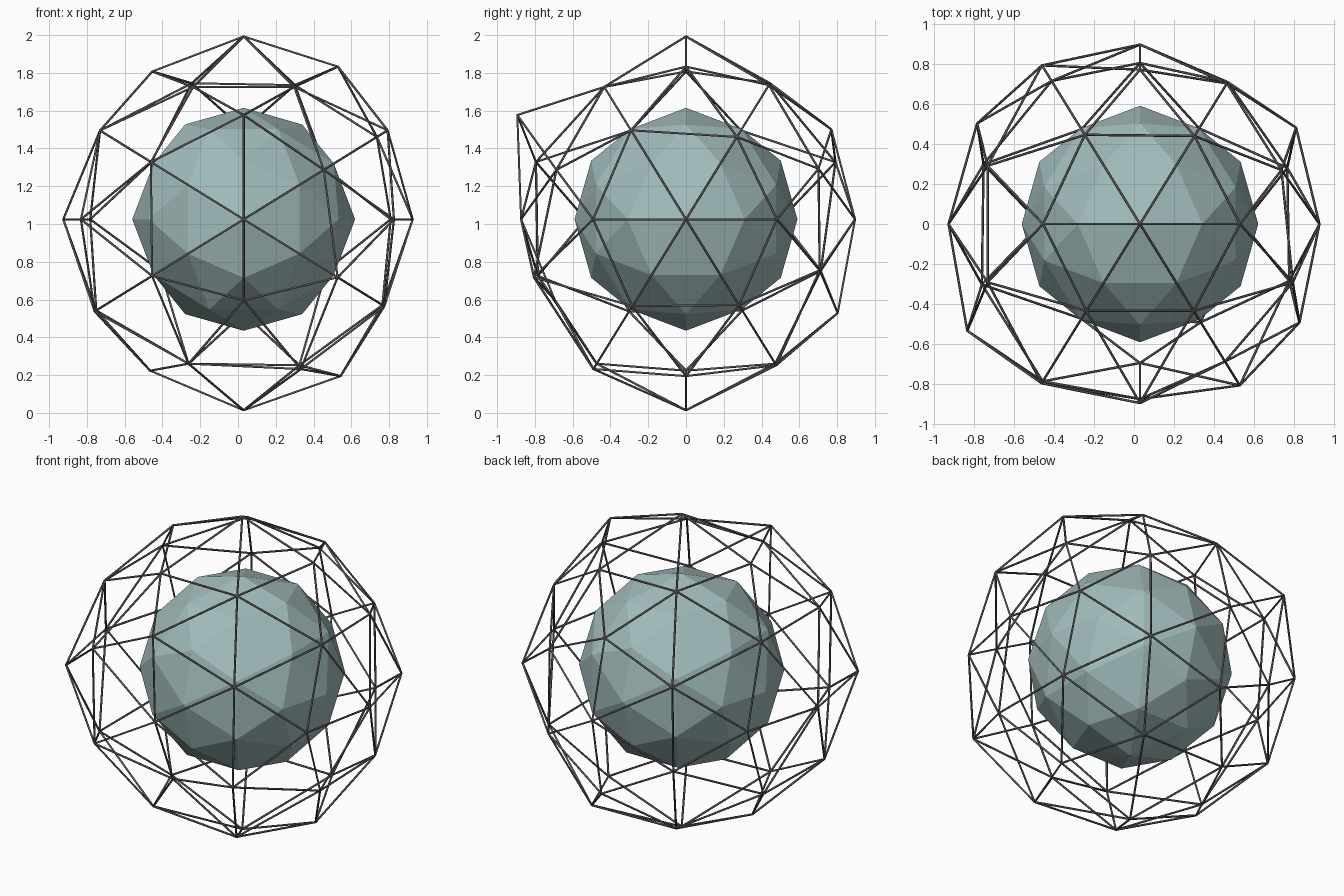
import bpy, bmesh
from itertools import product
from mathutils import Vector

if "Cube" in bpy.data.objects:
    bpy.data.objects.remove(bpy.data.objects["Cube"])

CENTRE = Vector((0.03, 0.0, 1.025))
CORE_RADIUS = 0.59
WIRE_RADIUS = 0.006
U, V = 0.5257, 0.8507

# Direction families of a once-subdivided icosahedron, each with the cage radius
# of every sign combination (minus before plus, last non-zero axis fastest)
FAMILIES = [
    ((1, 0, 0), [0.955, 0.895]),
    ((0, 1, 0), [0.873, 0.895]),
    ((0, 0, 1), [1.011, 0.968]),
    ((U, 0, V), [0.942, 0.92, 0.976, 0.95]),
    ((0, V, U), [0.815, 1.05, 0.944, 0.905]),
    ((V, U, 0), [1.013, 0.955, 0.935, 0.915]),
    ((0.809, 0.309, 0.5), [0.975, 0.94, 0.965, 0.94, 0.92, 0.942, 0.908, 0.872]),
    ((0.5, 0.809, 0.309), [0.97, 0.982, 0.882, 0.978, 0.995, 0.848, 0.875, 0.867]),
    ((0.309, 0.5, 0.809), [0.945, 0.866, 0.945, 0.89, 0.98, 0.866, 0.955, 0.878]),
]


def directions():
    for base, radii in FAMILIES:
        signs = product(*[(-1, 1) if c else (0,) for c in base])
        for s, r in zip(signs, radii):
            yield Vector([a * b for a, b in zip(base, s)]).normalized(), r


def material(name, colour):
    m = bpy.data.materials.new(name)
    m.diffuse_color = (*colour, 1)
    m.use_nodes = True
    m.node_tree.nodes["Principled BSDF"].inputs["Base Color"].default_value = m.diffuse_color
    return m


def add_object(name, data, mat):
    data.materials.append(mat)
    ob = bpy.data.objects.new(name, data)
    ob.location = CENTRE
    bpy.context.collection.objects.link(ob)
    return ob


# Faceted core: hull of the 42 directions
dirs = list(directions())
bm = bmesh.new()
for d, _ in dirs:
    bm.verts.new(d * CORE_RADIUS)
bmesh.ops.convex_hull(bm, input=bm.verts[:])
bmesh.ops.recalc_face_normals(bm, faces=bm.faces[:])
mesh = bpy.data.meshes.new("core")
bm.to_mesh(mesh)
add_object("core", mesh, material("pale_teal", (0.36, 0.5, 0.5)))

# Uneven cage: same edges, pushed out to the individual radii
for v in bm.verts:
    d = v.co.normalized()
    v.co = d * max(dirs, key=lambda p: p[0].dot(d))[1]
curve = bpy.data.curves.new("wire_cage", 'CURVE')
curve.dimensions = '3D'
curve.bevel_depth = WIRE_RADIUS
curve.bevel_resolution = 1
curve.use_fill_caps = True
for e in bm.edges:
    spline = curve.splines.new('POLY')
    spline.points.add(1)
    for p, v in zip(spline.points, e.verts):
        p.co = (*v.co, 1)
bm.free()
add_object("wire_cage", curve, material("dark_grey", (0.1, 0.09, 0.09)))
